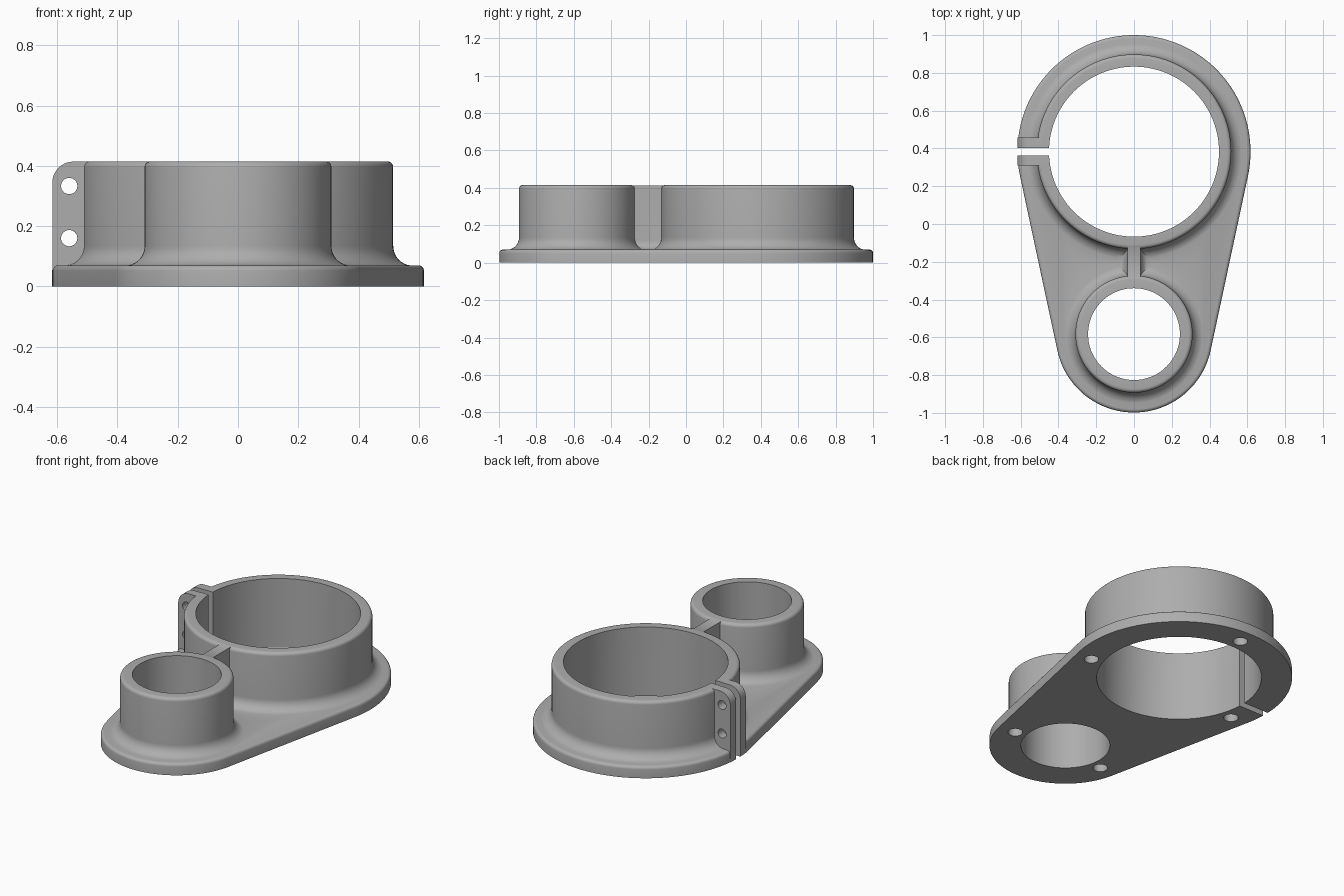
import bpy, bmesh, math
from mathutils import Matrix, Vector

cube = bpy.data.objects.get("Cube")
if cube:
    bpy.data.objects.remove(cube, do_unlink=True)

BIG_Y, SMALL_Y = 0.383, -0.583
BIG_R, SMALL_R = 0.617, 0.415        # plate radii
BIG_WALL, SMALL_WALL = 0.515, 0.31   # collar outer radii
BIG_BORE, SMALL_BORE = 0.45, 0.243
PLATE, TOP, FILLET, ROUND = 0.07, 0.415, 0.065, 0.02
STEPS = 112

grey = bpy.data.materials.new("Plain grey")
grey.use_nodes = True
grey.diffuse_color = (0.42, 0.42, 0.42, 1)
grey.node_tree.nodes["Principled BSDF"].inputs["Base Color"].default_value = (0.42, 0.42, 0.42, 1)


def finish(bm, name):
    bmesh.ops.recalc_face_normals(bm, faces=bm.faces)
    mesh = bpy.data.meshes.new(name)
    bm.to_mesh(mesh)
    bm.free()
    mesh.materials.append(grey)
    obj = bpy.data.objects.new(name, mesh)
    bpy.context.collection.objects.link(obj)
    return obj


def arc(cx, cy, r, start, end, n):
    return [(cx + r * math.cos(start + (end - start) * i / n),
             cy + r * math.sin(start + (end - start) * i / n)) for i in range(n + 1)]


def prism(name, points, direction, bevel=0):
    """Extrude a closed 3D outline, optionally rounding its far rim."""
    bm = bmesh.new()
    base = bm.faces.new([bm.verts.new(p) for p in points])
    far = bmesh.ops.extrude_face_region(bm, geom=[base], use_keep_orig=True)["geom"]
    bmesh.ops.translate(bm, vec=direction, verts=[g for g in far if isinstance(g, bmesh.types.BMVert)])
    if bevel:
        rim = [g for g in far if isinstance(g, bmesh.types.BMEdge)]
        bmesh.ops.recalc_face_normals(bm, faces=bm.faces)
        bmesh.ops.bevel(bm, geom=rim, offset=bevel, segments=4, profile=0.5, affect='EDGES')
    return finish(bm, name)


def cylinder(name, r, centre, depth, axis='Z', segments=STEPS):
    bm = bmesh.new()
    turn = Matrix.Rotation(math.pi / 2, 4, 'X') if axis == 'Y' else Matrix()
    bmesh.ops.create_cone(bm, cap_ends=True, segments=segments, radius1=r, radius2=r,
                          depth=depth, matrix=Matrix.Translation(centre) @ turn)
    return finish(bm, name)


def collar(name, y, r):
    """Solid post with a rounded rim and a flared foot."""
    profile = [(0, 0.03), (r + FILLET, 0.03)]
    profile += arc(r + FILLET, PLATE + FILLET - 0.001, FILLET, 1.5 * math.pi, math.pi, 10)
    profile += arc(r - ROUND, TOP - ROUND, ROUND, 0, math.pi / 2, 5) + [(0, TOP)]
    bm = bmesh.new()
    verts = [bm.verts.new((x, 0, z)) for x, z in profile]
    edges = [bm.edges.new(pair) for pair in zip(verts, verts[1:])]
    bmesh.ops.spin(bm, geom=verts + edges, cent=(0, 0, 0), axis=(0, 0, 1),
                   angle=2 * math.pi, steps=STEPS, use_merge=True)
    bmesh.ops.remove_doubles(bm, verts=bm.verts, dist=1e-5)
    bmesh.ops.translate(bm, vec=(0, y, 0), verts=bm.verts)
    return finish(bm, name)


def combine(target, other, operation):
    mod = target.modifiers.new(other.name, 'BOOLEAN')
    mod.operation, mod.solver, mod.object = operation, 'EXACT', other
    bpy.context.view_layer.objects.active = target
    bpy.ops.object.modifier_apply(modifier=mod.name)
    bpy.data.objects.remove(other, do_unlink=True)


# Base plate: two arcs joined by tangents
tilt = math.asin((BIG_R - SMALL_R) / (BIG_Y - SMALL_Y))
outline = arc(0, BIG_Y, BIG_R, -tilt, math.pi + tilt, 72)
outline += arc(0, SMALL_Y, SMALL_R, math.pi + tilt, 2 * math.pi - tilt, 56)
bracket = prism("clamp_bracket", [(x, y, 0) for x, y in outline], Vector((0, 0, PLATE)), 0.018)

# Collars
combine(bracket, collar("large_collar", BIG_Y, BIG_WALL), 'UNION')
combine(bracket, collar("small_collar", SMALL_Y, SMALL_WALL), 'UNION')

# Web between the collars, with a flared foot
half = [(0.035, TOP - 0.002)] + arc(0.035 + 0.05, PLATE + 0.049, 0.05, math.pi, 1.5 * math.pi, 8) + [(0.085, 0.035)]
section = half + [(-x, z) for x, z in reversed(half)]
combine(bracket, prism("web", [(x, -0.3, z) for x, z in section], Vector((0, 0.2, 0))), 'UNION')

# Clamp ears, with a rounded outer top corner
ear = [(-0.48, 0.025), (-0.48, TOP - 0.001)]
ear += arc(-0.616 + 0.07, TOP - 0.071, 0.07, math.pi / 2, math.pi, 10) + [(-0.616, 0.025)]
combine(bracket, prism("clamp_ears", [(x, 0.31, z) for x, z in ear], Vector((0, 0.147, 0))), 'UNION')

# Bores
for y, r in ((BIG_Y, BIG_BORE), (SMALL_Y, SMALL_BORE)):
    combine(bracket, cylinder("bore", r, (0, y, 0.2), 1), 'DIFFERENCE')

# Clamp slit and its bolt holes
slit = [(-0.8, 0.362, -0.1), (-0.3, 0.362, -0.1), (-0.3, 0.402, -0.1), (-0.8, 0.402, -0.1)]
combine(bracket, prism("slit", slit, Vector((0, 0, 0.8))), 'DIFFERENCE')
for z in (0.16, 0.333):
    combine(bracket, cylinder("bolt_hole", 0.027, (-0.56, BIG_Y, z), 0.4, 'Y', 32), 'DIFFERENCE')

# Blind holes underneath
for y, r, degrees in ((BIG_Y, 0.52, 90), (BIG_Y, 0.52, -17), (BIG_Y, 0.52, 197),
                      (SMALL_Y, 0.31, -12), (SMALL_Y, 0.31, 192)):
    a = math.radians(degrees)
    spot = (r * math.cos(a), y + r * math.sin(a), 0)
    combine(bracket, cylinder("blind_hole", 0.04, spot, 0.11, segments=32), 'DIFFERENCE')

bpy.ops.object.select_all(action='DESELECT')
bracket.select_set(True)
bpy.context.view_layer.objects.active = bracket
bpy.ops.object.shade_smooth_by_angle(angle=math.radians(30))
